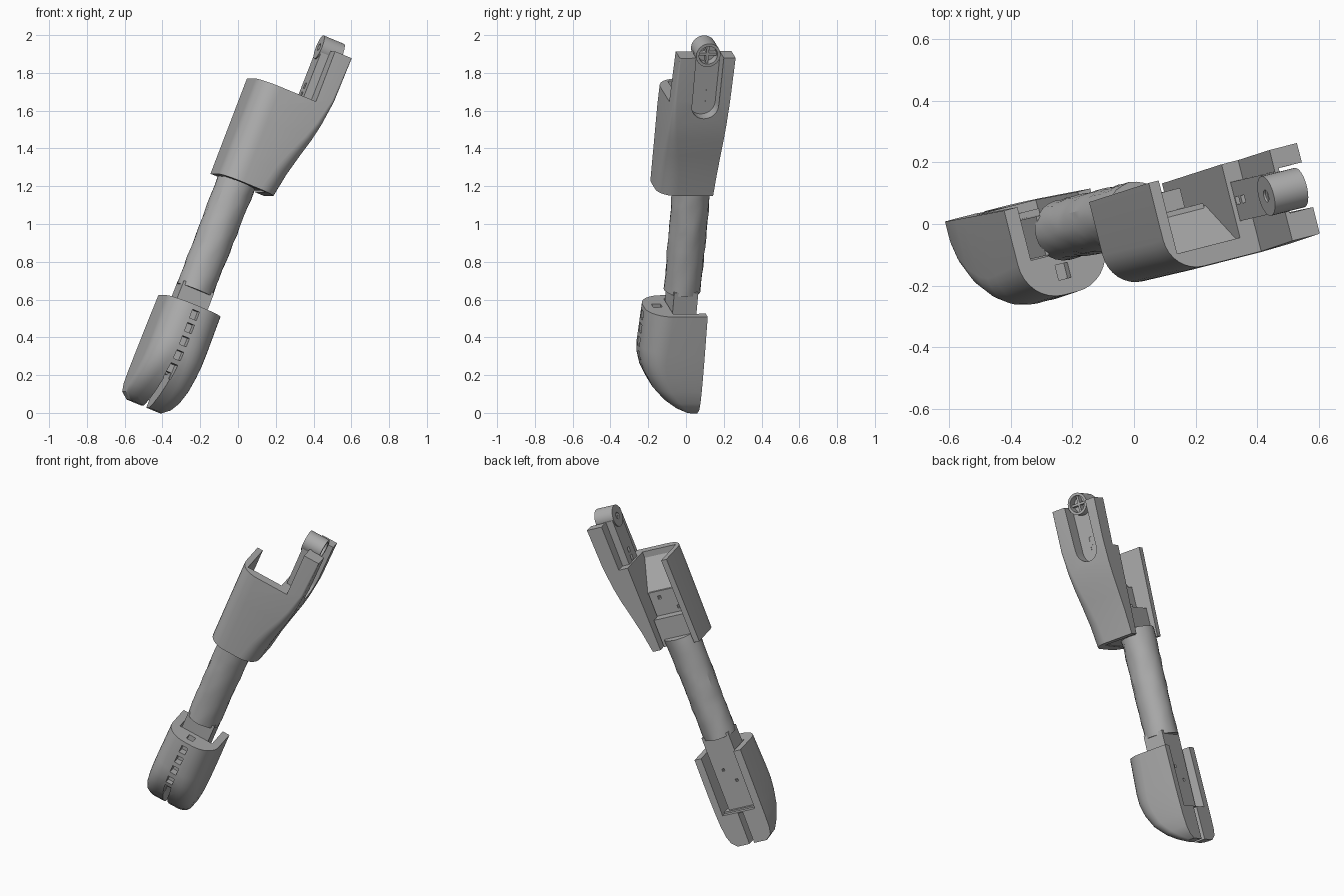
import bpy, bmesh, math, random
from mathutils import Matrix, Vector

random.seed(4)
if "Cube" in bpy.data.objects:
    bpy.data.objects.remove(bpy.data.objects["Cube"])

# Tilted frame of the whole device: u across, v to the back, w along the shaft
W = Vector((0.363, 0.085, 0.928)).normalized()
U = Vector((0.9, 0.23, -0.373))
U = (U - W * U.dot(W)).normalized()
V = W.cross(U)
FRAME = Matrix.Translation((-0.23, -0.02, 0.65)) @ Matrix((U, V, W)).transposed().to_4x4()

grey = bpy.data.materials.new("plain_grey")
grey.use_nodes = True
grey.diffuse_color = (0.42, 0.42, 0.42, 1)
grey.node_tree.nodes["Principled BSDF"].inputs["Base Color"].default_value = (0.42, 0.42, 0.42, 1)


def loft(name, rings):
    """Skin a stack of equal-length rings and cap both ends."""
    bm = bmesh.new()
    rows = [[bm.verts.new(p) for p in ring] for ring in rings]
    n = len(rows[0])
    for a, b in zip(rows, rows[1:]):
        for i in range(n):
            bm.faces.new((a[i], a[(i + 1) % n], b[(i + 1) % n], b[i]))
    bm.faces.new(rows[0])
    bm.faces.new(rows[-1])
    bmesh.ops.recalc_face_normals(bm, faces=bm.faces)
    mesh = bpy.data.meshes.new(name)
    bm.to_mesh(mesh)
    bm.free()
    mesh.materials.append(grey)
    ob = bpy.data.objects.new(name, mesh)
    bpy.context.collection.objects.link(ob)
    ob.matrix_world = FRAME
    return ob


def box(name, u, v, w):
    return loft(name, [[(u[0], v[0], z), (u[1], v[0], z), (u[1], v[1], z), (u[0], v[1], z)] for z in w])


def rod(name, u, v, w, r, n=32):
    """Cylinder lying along u."""
    t = [2 * math.pi * i / n for i in range(n)]
    return loft(name, [[(x, v + r * math.cos(a), w + r * math.sin(a)) for a in t] for x in u])


def d_ring(w, left, right, front, back, r_left, r_right, n=8):
    """Section that is square at the back and rounded at the front."""
    limit = min((back - front) * 0.8, (right - left) * 0.48)
    rl, rr = min(r_left, limit), min(r_right, limit)
    pts = [(left, back, w)]
    for cx, r, start in ((left + rl, rl, math.pi), (right - rr, rr, 1.5 * math.pi)):
        for i in range(n + 1):
            a = start + i * math.pi / 2 / n
            pts.append((cx + r * math.cos(a), front + r + r * math.sin(a), w))
    return pts + [(right, back, w)]


def cut(ob, cutters):
    for c in cutters:
        c.hide_render = True
        m = ob.modifiers.new("cut", "BOOLEAN")
        m.operation, m.solver, m.object = "DIFFERENCE", "EXACT", c
    bpy.context.view_layer.update()
    mesh = bpy.data.meshes.new_from_object(ob.evaluated_get(bpy.context.evaluated_depsgraph_get()))
    ob.modifiers.clear()
    ob.data = mesh
    for c in cutters:
        bpy.data.objects.remove(c)


# Fingertip shell: height, left, right, front, corner radius
tip = [(-0.088, -0.148, 0.163, -0.205, 0.13), (-0.30, -0.149, 0.163, -0.212, 0.12),
       (-0.37, -0.149, 0.162, -0.205, 0.11), (-0.44, -0.149, 0.16, -0.182, 0.1),
       (-0.52, -0.149, 0.156, -0.135, 0.085), (-0.59, -0.147, 0.147, -0.068, 0.075),
       (-0.635, -0.138, 0.13, -0.005, 0.06), (-0.665, -0.1, 0.097, 0.05, 0.04)]
shell = loft("lower_shell", [d_ring(w, a, b, f, 0.107 - 0.016 * w, r, r) for w, a, b, f, r in tip])
cutters = [box("c", (-0.1, 0.118), (-0.07, 0.3), (-0.46, 0.1)),
           box("c", (-0.016, 0.016), (-0.4, 0.3), (-0.8, -0.465)),
           box("c", (-0.022, 0.022), (-0.155, -0.105), (-0.12, 0.0))]
for w in (-0.14, -0.215, -0.29, -0.37):
    cutters.append(box("c", (-0.02, 0.02), (-0.4, -0.16), (w - 0.024, w + 0.024)))
cutters.append(box("c", (-0.02, 0.02), (-0.4, -0.12), (-0.5, -0.42)))
cut(shell, cutters)

# Tab that seats the shaft in the shell, with screw holes
tab = box("lower_tab", (-0.088, 0.09), (-0.066, 0.065), (-0.45, 0.02))
cut(tab, [box("c", (x - 0.008, x + 0.008), (0.04, 0.2), (w - 0.008, w + 0.008))
          for x, w in ((0.03, -0.2), (-0.03, -0.28))])
box("tab_foot", (-0.098, 0.116), (-0.06, 0.085), (-0.475, -0.45))

# Slightly uneven shaft
rings = []
for k in range(14):
    w = 0.66 * k / 13
    r = 0.1 + 0.005 * k / 13
    ring = []
    for i in range(24):
        a = 2 * math.pi * i / 24
        q = r + random.uniform(-0.003, 0.003)
        ring.append((q * math.cos(a), q * math.sin(a) * 0.97, w))
    rings.append(ring)
loft("shaft", rings)

# Upper housing with flared side and open back; its flared edge sharpens upwards
body = [(0.61, 0.182, -0.22, 0.1), (0.74, 0.203, -0.22, 0.09), (0.86, 0.23, -0.22, 0.07),
        (0.96, 0.254, -0.22, 0.05), (1.05, 0.27, -0.22, 0.035), (1.19, 0.285, -0.216, 0.015),
        (1.44, 0.289, -0.207, 0.006)]
housing = loft("upper_housing",
               [d_ring(w, -0.133, r, f, 0.072 + 0.025 * (w - 0.61) / 0.83, 0.115, rr) for w, r, f, rr in body])
slot = [(-0.12, 1.7), (-0.115, 1.16)]
slot += [(-0.0425 - 0.0725 * math.cos(math.pi * i / 12), 1.16 - 0.0725 * math.sin(math.pi * i / 12))
         for i in range(1, 12)]
slot += [(0.03, 1.16), (0.035, 1.7)]
cut(housing, [box("c", (-0.097, 0.13), (-0.157, 0.4), (0.4, 1.6)),
              box("c", (-0.5, 0.19), (-0.5, 0.5), (1.154, 1.8)),
              loft("c", [[(u, v, w) for v, w in slot] for u in (0.205, 0.5)])])

# Inner mounting pieces
box("mount_block", (-0.09, 0.115), (-0.16, 0.045), (0.615, 0.79))
plate = box("mount_plate", (-0.092, 0.12), (-0.16, -0.02), (0.79, 0.94))
cut(plate, [box("c", (x - 0.01, x + 0.01), (-0.06, 0.2), (w - 0.01, w + 0.01))
            for x, w in ((-0.04, 0.82), (0.06, 0.9))])
loft("cavity_ramp", [[(u, -0.165, 0.93), (u, -0.03, 0.93), (u, -0.16, 1.12)] for u in (-0.1, 0.135)])

# Strap carrying the hinge barrel
strap = box("hinge_strap", (0.145, 0.207), (-0.105, 0.025), (1.1, 1.44))
cut(strap, [box("c", (0.1, 0.3), (-0.05, -0.025), (w, w + 0.03)) for w in (1.16, 1.21)])
barrel = rod("hinge_barrel", (0.138, 0.258), -0.045, 1.443, 0.066)
cut(barrel, [rod("c", (0.21, 0.4), -0.045, 1.443, 0.05), rod("c", (0.0, 0.4), -0.045, 1.443, 0.02)])
box("barrel_spoke_long", (0.2, 0.24), (-0.097, 0.007), (1.436, 1.45))
box("barrel_spoke_cross", (0.2, 0.24), (-0.052, -0.038), (1.391, 1.495))

# Smooth shading with sharp edges kept
bpy.ops.object.select_all(action="DESELECT")
for ob in bpy.context.collection.objects:
    if ob.type == "MESH":
        ob.select_set(True)
        bpy.context.view_layer.objects.active = ob
bpy.ops.object.shade_smooth_by_angle(angle=math.radians(28))
